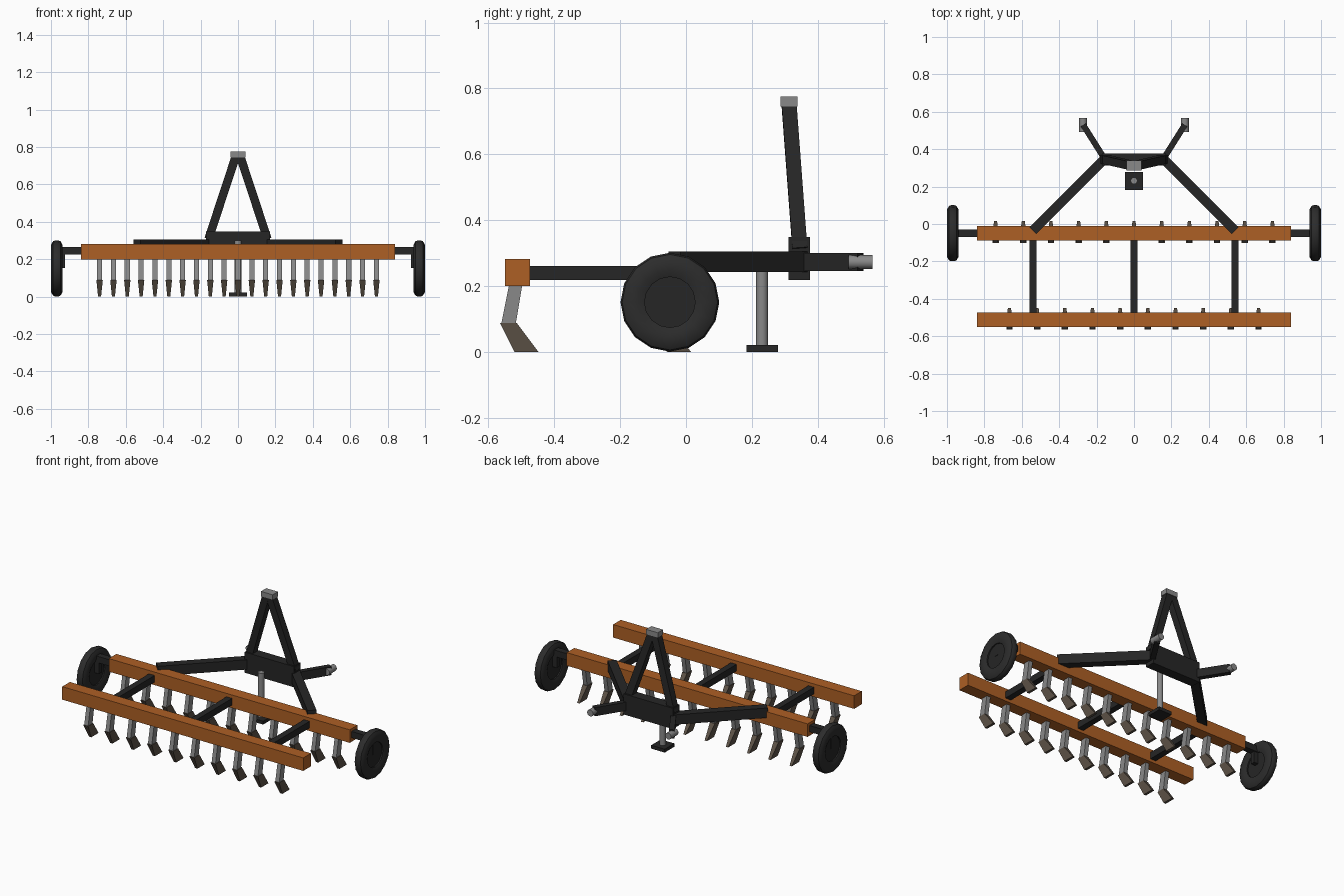
import bpy, bmesh, math
from mathutils import Vector, Matrix

if "Cube" in bpy.data.objects:
    bpy.data.objects.remove(bpy.data.objects["Cube"])


def material(name, rgb):
    m = bpy.data.materials.new(name)
    m.diffuse_color = (*rgb, 1)
    m.use_nodes = True
    m.node_tree.nodes["Principled BSDF"].inputs["Base Color"].default_value = m.diffuse_color
    return m


ORANGE = material("orange paint", (0.42, 0.115, 0.018))
FRAME = material("black frame", (0.019, 0.019, 0.019))
RUBBER = material("rubber", (0.025, 0.025, 0.025))
STEEL = material("grey steel", (0.25, 0.25, 0.25))
WORN = material("worn brown steel", (0.11, 0.085, 0.063))


def finish(name, bm, mat, smooth=False):
    bmesh.ops.recalc_face_normals(bm, faces=bm.faces)
    me = bpy.data.meshes.new(name)
    bm.to_mesh(me)
    bm.free()
    me.materials.append(mat)
    ob = bpy.data.objects.new(name, me)
    bpy.context.collection.objects.link(ob)
    if smooth:
        bpy.ops.object.select_all(action='DESELECT')
        ob.select_set(True)
        bpy.context.view_layer.objects.active = ob
        bpy.ops.object.shade_smooth_by_angle(angle=math.radians(35))
    return ob


def box(name, lo, hi, mat):
    bm = bmesh.new()
    lo, hi = Vector(lo), Vector(hi)
    bmesh.ops.create_cube(bm, size=1, matrix=Matrix.Translation((lo + hi) / 2)
                          @ Matrix.Diagonal((*(hi - lo), 1)))
    return finish(name, bm, mat)


def beam(name, a, b, width, height, mat, up=(0, 0, 1)):
    """Rectangular bar from a to b; height is measured along up."""
    a, b = Vector(a), Vector(b)
    d = (b - a).normalized()
    side = d.cross(Vector(up)).normalized()
    top = side.cross(d)
    rot = Matrix((side, d, top)).transposed().to_4x4()
    bm = bmesh.new()
    bmesh.ops.create_cube(bm, size=1, matrix=Matrix.Translation((a + b) / 2) @ rot
                          @ Matrix.Diagonal((width, (b - a).length, height, 1)))
    return finish(name, bm, mat)


def cylinder(name, a, b, r, mat, sides=16):
    a, b = Vector(a), Vector(b)
    rot = (b - a).to_track_quat('Z', 'Y').to_matrix().to_4x4()
    bm = bmesh.new()
    bmesh.ops.create_cone(bm, cap_ends=True, segments=sides, radius1=r, radius2=r,
                          depth=(b - a).length,
                          matrix=Matrix.Translation((a + b) / 2) @ rot)
    return finish(name, bm, mat, True)


def prism(name, x, profile, mat):
    """Side profile of (y, z, half width) points, spread either side of x."""
    bm = bmesh.new()
    left = [bm.verts.new((x - w, y, z)) for y, z, w in profile]
    right = [bm.verts.new((x + w, y, z)) for y, z, w in profile]
    bm.faces.new(left)
    bm.faces.new(right)
    n = len(profile)
    for i in range(n):
        j = (i + 1) % n
        bm.faces.new((left[i], left[j], right[j], right[i]))
    return finish(name, bm, mat)


def tire(name, cx, cy, cz, profile, sides=16):
    """Closed ring turned about the x axis from (radius, x) points."""
    bm = bmesh.new()
    rings = []
    for i in range(sides):
        t = 2 * math.pi * i / sides
        rings.append([bm.verts.new((cx + x, cy + r * math.cos(t), cz + r * math.sin(t)))
                      for r, x in profile])
    n = len(profile)
    for i in range(sides):
        p, q = rings[i], rings[(i + 1) % sides]
        for k in range(n):
            m = (k + 1) % n
            bm.faces.new((p[k], p[m], q[m], q[k]))
    return finish(name, bm, RUBBER, True)


FY, RY = -0.049, -0.512   # y of the two tool bars

# Tool bars and the links between them
for name, y in (("leading_tool_bar", FY), ("trailing_tool_bar", RY)):
    box(name, (-0.84, y - 0.038, 0.2), (0.84, y + 0.038, 0.282), ORANGE)
for x in (-0.54, 0, 0.54):
    box("bar_link", (x - 0.02, RY + 0.03, 0.219), (x + 0.02, FY - 0.03, 0.261), FRAME)


# Tines: bent steel shank with a tapered worn point
def tine(x, dy):
    w = 0.0135
    prism("tine_shank", x, [(y + dy, z, w) for y, z in
          ((-0.536, 0.21), (-0.496, 0.21), (-0.518, 0.08), (-0.562, 0.08))], STEEL)
    prism("tine_point", x, [(-0.565 + dy, 0.088, 0.017), (-0.514 + dy, 0.088, 0.017),
          (-0.448 + dy, 0, 0.008), (-0.521 + dy, 0, 0.008)], WORN)


for i in range(21):
    tine((i - 10) * 0.074, 0 if i % 2 else FY - RY)

# Mirrored parts: wheels, tow arms, mast and lower hitch
TIRE = [(0.077, -0.022), (0.098, -0.03), (0.128, -0.03), (0.145, -0.02), (0.15, -0.008),
        (0.15, 0.008), (0.145, 0.02), (0.128, 0.03), (0.098, 0.03), (0.077, 0.022)]
for s in (-1, 1):
    cx = s * 0.969
    tire("tire", cx, FY, 0.151, TIRE)
    cylinder("wheel_hub", (cx - 0.014, FY, 0.151), (cx + 0.014, FY, 0.151), 0.08, FRAME)
    beam("axle_stub", (s * 0.83, FY, 0.245), (s * 0.945, FY, 0.245), 0.04, 0.04, FRAME)
    beam("wheel_bracket", (s * 0.955, FY, 0.153), (s * 0.955, FY, 0.227),
         0.028, 0.06, FRAME, up=(1, 0, 0))
    beam("tow_arm", (s * 0.54, -0.035, 0.274), (s * 0.155, 0.35, 0.274), 0.052, 0.062, FRAME)
    beam("mast_leg", (s * 0.157, 0.346, 0.31), (s * 0.012, 0.313, 0.75),
         0.045, 0.045, FRAME, up=(0, 1, 0))
    beam("lower_hitch_arm", (s * 0.155, 0.345, 0.273), (s * 0.272, 0.53, 0.273),
         0.032, 0.054, FRAME)
    cylinder("lower_hitch_pin", (s * 0.272, 0.493, 0.273), (s * 0.272, 0.566, 0.273),
             0.021, STEEL, 12)

# Headstock and mast cap
box("headstock", (-0.172, 0.312, 0.219), (0.172, 0.376, 0.349), FRAME)
box("mast_cap", (-0.041, 0.287, 0.745), (0.041, 0.339, 0.776), STEEL)

# Parking jack
cylinder("jack_post", (0, 0.231, 0.015), (0, 0.231, 0.3), 0.018, STEEL)
box("jack_foot", (-0.047, 0.183, 0), (0.047, 0.279, 0.021), FRAME)
